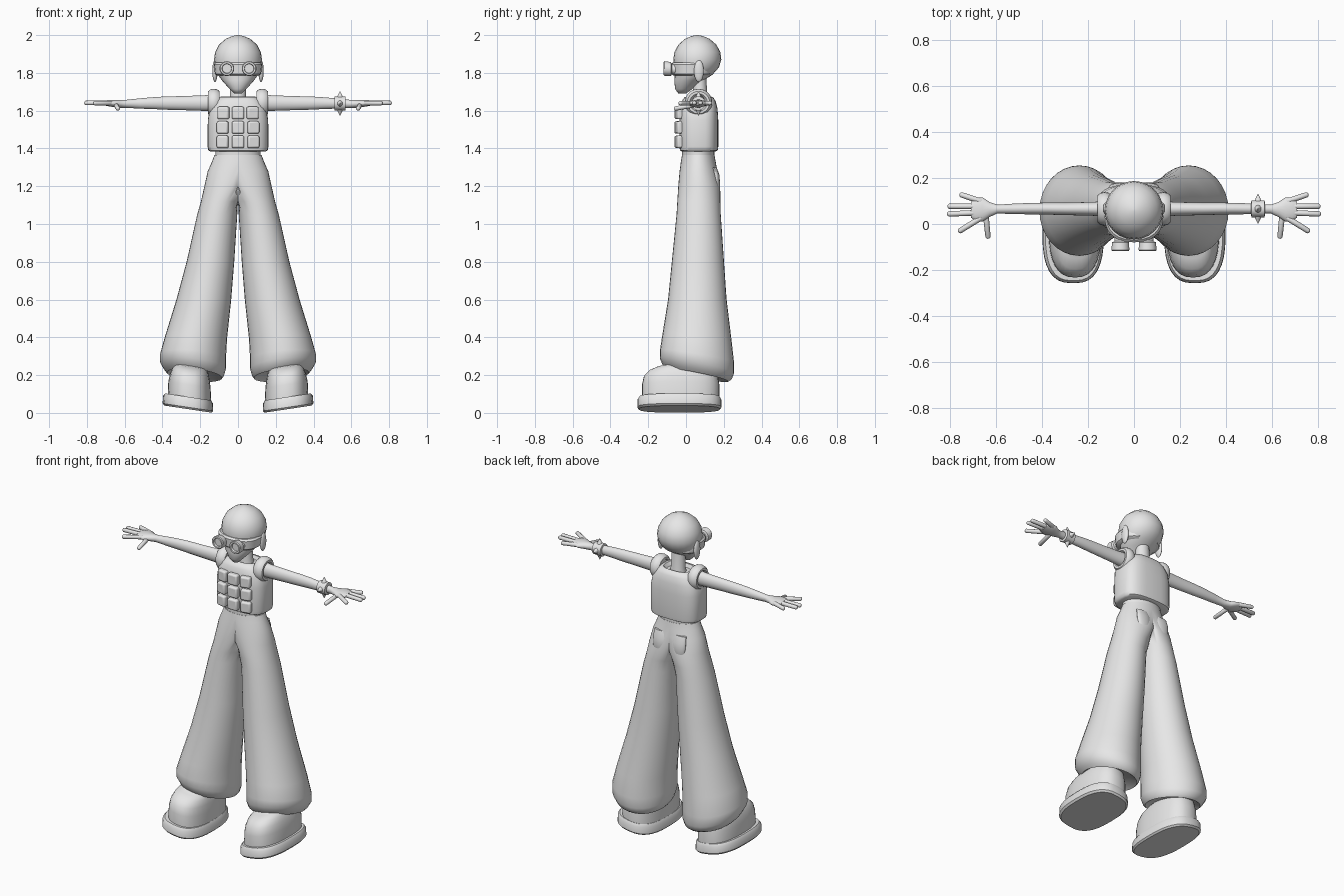
import bpy, bmesh, math
from mathutils import Vector, Matrix

cube = bpy.data.objects.get("Cube")
if cube:
    bpy.data.objects.remove(cube, do_unlink=True)

GREY = (0.8, 0.8, 0.8, 1)
mat = bpy.data.materials.new("plain grey")
mat.use_nodes = True
mat.diffuse_color = GREY
mat.node_tree.nodes["Principled BSDF"].inputs["Base Color"].default_value = GREY


def finish(name, bm, mirror=False, subsurf=0, bevel=0, angle=40):
    """Turn a bmesh into a shaded object, optionally mirrored across x."""
    bmesh.ops.recalc_face_normals(bm, faces=bm.faces)
    me = bpy.data.meshes.new(name)
    bm.to_mesh(me)
    bm.free()
    me.materials.append(mat)
    ob = bpy.data.objects.new(name, me)
    bpy.context.collection.objects.link(ob)
    bpy.ops.object.select_all(action='DESELECT')
    ob.select_set(True)
    bpy.context.view_layer.objects.active = ob
    bpy.ops.object.shade_smooth_by_angle(angle=math.radians(angle))
    if bevel:
        mod = ob.modifiers.new("Bevel", 'BEVEL')
        mod.width, mod.segments = bevel, 3
    if mirror:
        ob.modifiers.new("Mirror", 'MIRROR')
    if subsurf:
        mod = ob.modifiers.new("Subsurf", 'SUBSURF')
        mod.levels = mod.render_levels = subsurf
    return ob


def loft(name, rings, axis='Z', n=24, power=2, warp=None, **opts):
    """Skin superellipse rings (t, centre u, centre v, radius u, radius v) along an axis."""
    bm = bmesh.new()
    loops = []
    for t, cu, cv, ru, rv in rings:
        loop = []
        for i in range(n):
            a = math.tau * i / n
            c, s = math.cos(a), math.sin(a)
            u = cu + ru * math.copysign(abs(c) ** (2 / power), c)
            v = cv + rv * math.copysign(abs(s) ** (2 / power), s)
            p = {'X': (t, u, v), 'Y': (u, t, v), 'Z': (u, v, t)}[axis]
            loop.append(bm.verts.new(warp(*p) if warp else p))
        loops.append(loop)
    for a, b in zip(loops, loops[1:]):
        for i in range(n):
            j = (i + 1) % n
            bm.faces.new((a[i], a[j], b[j], b[i]))
    bm.faces.new(loops[0])
    bm.faces.new(loops[-1])
    if warp is trouser_shape:  # open the centre seam so both halves join
        seam = [f for f in bm.faces if all(abs(v.co.x) < 1e-5 for v in f.verts)]
        bmesh.ops.delete(bm, geom=seam, context='FACES')
    return finish(name, bm, **opts)


def capsule(name, a, b, r, **opts):
    """Round-ended rod from a to b."""
    a, b = Vector(a), Vector(b)
    bm = bmesh.new()
    bmesh.ops.create_uvsphere(bm, u_segments=12, v_segments=8, radius=r)
    turn = (b - a).to_track_quat('Z', 'Y')
    for v in bm.verts:
        end = b if v.co.z > r * 0.1 else a
        v.co = turn @ v.co + end
    return finish(name, bm, **opts)


def ellipsoid(name, centre, size, **opts):
    bm = bmesh.new()
    bmesh.ops.create_uvsphere(bm, u_segments=20, v_segments=12, radius=1)
    for v in bm.verts:
        v.co = Vector(centre) + v.co * Vector(size)
    return finish(name, bm, **opts)


def block(name, centre, size, turn=0, **opts):
    bm = bmesh.new()
    m = Matrix.Translation(centre) @ Matrix.Rotation(turn, 4, 'Z') @ Matrix.Diagonal((*size, 1))
    bmesh.ops.create_cube(bm, size=1, matrix=m)
    return finish(name, bm, **opts)


def trouser_shape(x, y, z):
    # Hem dips towards the back and the inside
    w = min(max((0.5 - z) / 0.25, 0), 1)
    return max(x, 0), y, z + w * (0.1 * (x - 0.24) - 0.2 * (y - 0.06))


def shoe_roll(x, y, z):
    return x, y, z + 0.15 * (x - 0.265)


# Head, ears and neck
loft("head", [(1.69, 0, -.02, .02, .02), (1.715, 0, -.012, .045, .046), (1.76, 0, .015, .085, .077),
              (1.79, 0, .04, .106, .1), (1.83, 0, .055, .121, .12), (1.87, 0, .06, .127, .127),
              (1.91, 0, .06, .121, .122), (1.95, 0, .06, .1, .1), (1.98, 0, .06, .065, .065),
              (1.995, 0, .06, .03, .03), (2, 0, .06, .006, .006)], angle=60)
ellipsoid("ear", (.122, .068, 1.81), (.014, .026, .058), mirror=True)
loft("neck", [(1.62, 0, .075, .055, .05), (1.68, 0, .075, .042, .038), (1.8, 0, .07, .04, .036)])

# Goggles
loft("goggle_band", [(1.785, 0, .03, .11, .095), (1.795, 0, .03, .122, .107),
                     (1.845, 0, .032, .128, .112), (1.855, 0, .035, .12, .105)], power=2.3)
loft("goggle_tube", [(-.02, .057, 1.82, .036, .036), (-.06, .057, 1.82, .027, .027),
                     (-.075, .057, 1.82, .028, .028), (-.08, .059, 1.82, .037, .037),
                     (-.113, .059, 1.823, .039, .039), (-.118, .059, 1.823, .035, .035),
                     (-.118, .059, 1.823, .026, .026), (-.105, .059, 1.823, .024, .024)],
     axis='Y', mirror=True)

# Vest with shoulder loops
loft("vest", [(1.383, 0, .068, .145, .088), (1.39, 0, .068, .157, .1), (1.41, 0, .068, .161, .103),
              (1.55, 0, .068, .16, .103), (1.61, 0, .067, .15, .1), (1.65, 0, .067, .125, .09),
              (1.672, 0, .068, .105, .075), (1.675, 0, .07, .085, .06), (1.655, 0, .07, .07, .05)],
     power=3, n=32, angle=50)
bm = bmesh.new()
hoops = []
for i in range(24):
    a = math.tau * i / 24
    hoops.append([])
    for j in range(10):
        b = math.tau * j / 10
        r = .053 + .02 * math.cos(b)
        hoops[i].append(bm.verts.new((.128 + .032 * math.sin(b), .066 + r * math.cos(a),
                                      1.643 + r * math.sin(a))))
for i in range(24):
    p, q = hoops[i - 1], hoops[i]
    for j in range(10):
        bm.faces.new((p[j - 1], p[j], q[j], q[j - 1]))
finish("shoulder_loop", bm, mirror=True)
loft("waist", [(1.3, 0, .065, .12, .085), (1.4, 0, .065, .12, .085)])

# Pouches in three columns
for row, z in enumerate((1.435, 1.511, 1.588)):
    block(f"middle_pouch_{row}", (0, -.043, z), (.066, .036, .066), bevel=.01)
    side_x = .081 if row < 2 else .077
    block(f"side_pouch_{row}", (side_x, -.034, z), (.062, .036, .066), turn=.22,
          bevel=.01, mirror=True)

# Trousers
loft("trousers", [(1.365, 0, .065, .125, .086), (1.33, 0, .065, .138, .092), (1.28, .02, .066, .14, .1),
                  (1.2, .052, .07, .126, .111), (1.12, .09, .068, .106, .114),
                  (1.05, .11, .067, .106, .117), (.8, .146, .063, .126, .138),
                  (.6, .181, .06, .145, .155), (.4, .222, .058, .164, .183),
                  (.3, .238, .058, .174, .196), (.25, .238, .058, .174, .197),
                  (.215, .232, .06, .158, .182), (.2, .23, .06, .145, .165),
                  (.225, .235, .06, .11, .13)],
     n=32, warp=trouser_shape, mirror=True, angle=50)
loft("seat_pocket", [(1.17, .065, .16, .03, .012), (1.2, .065, .163, .042, .018),
                     (1.26, .065, .16, .045, .017), (1.3, .065, .15, .042, .012)], mirror=True)

# Shoes
loft("shoe_sole", [(.02, .265, -.035, .125, .214), (.03, .265, -.035, .134, .223),
                   (.07, .265, -.035, .132, .222), (.085, .264, -.034, .122, .213)],
     n=32, power=2.7, warp=shoe_roll, mirror=True)
loft("shoe_upper", [(.075, .257, -.028, .115, .205), (.15, .257, -.028, .112, .205),
                    (.195, .255, -.027, .104, .196), (.225, .252, -.018, .095, .178),
                    (.245, .25, 0, .085, .15), (.26, .248, .04, .074, .105), (.32, .245, .06, .07, .08)],
     n=32, power=2.5, warp=shoe_roll, mirror=True, angle=60)
ellipsoid("shoe_tongue", (.235, -.07, .25), (.04, .035, .016), mirror=True)

# Arms, palms and fingers
loft("arm", [(.1, .066, 1.643, .036, .046), (.18, .066, 1.64, .03, .041), (.3, .066, 1.64, .027, .037),
             (.38, .067, 1.64, .026, .035), (.44, .067, 1.64, .025, .032), (.52, .066, 1.638, .023, .027),
             (.595, .065, 1.636, .019, .021), (.63, .063, 1.636, .033, .021), (.66, .063, 1.638, .053, .019),
             (.69, .063, 1.64, .05, .016), (.71, .063, 1.64, .035, .011)],
     axis='X', n=20, mirror=True, angle=60)
fingers = {
    "little_finger": ((.67, .1, 1.64), (.748, .126, 1.64)),
    "ring_finger": ((.68, .077, 1.641), (.8, .077, 1.641)),
    "middle_finger": ((.68, .049, 1.641), (.802, .044, 1.641)),
    "index_finger": ((.67, .025, 1.64), (.755, -.028, 1.64)),
    "thumb": ((.645, .035, 1.628), (.636, -.052, 1.612)),
}
for name, (a, b) in fingers.items():
    capsule(name, a, b, .0125, mirror=True, angle=60)

# Spiked wristband on the left arm
loft("wristband", [(.51, .066, 1.638, .03, .03), (.512, .066, 1.638, .037, .037),
                   (.568, .066, 1.638, .037, .037), (.57, .066, 1.638, .03, .03)], axis='X')
bm = bmesh.new()
for k in range(4):
    m = (Matrix.Translation((.54, .066, 1.638)) @ Matrix.Rotation(k * math.pi / 2, 4, 'X')
         @ Matrix.Translation((0, 0, .048)))
    bmesh.ops.create_cone(bm, cap_ends=True, segments=12, radius1=.017, radius2=0.001,
                          depth=.034, matrix=m)
finish("wristband_spikes", bm)
